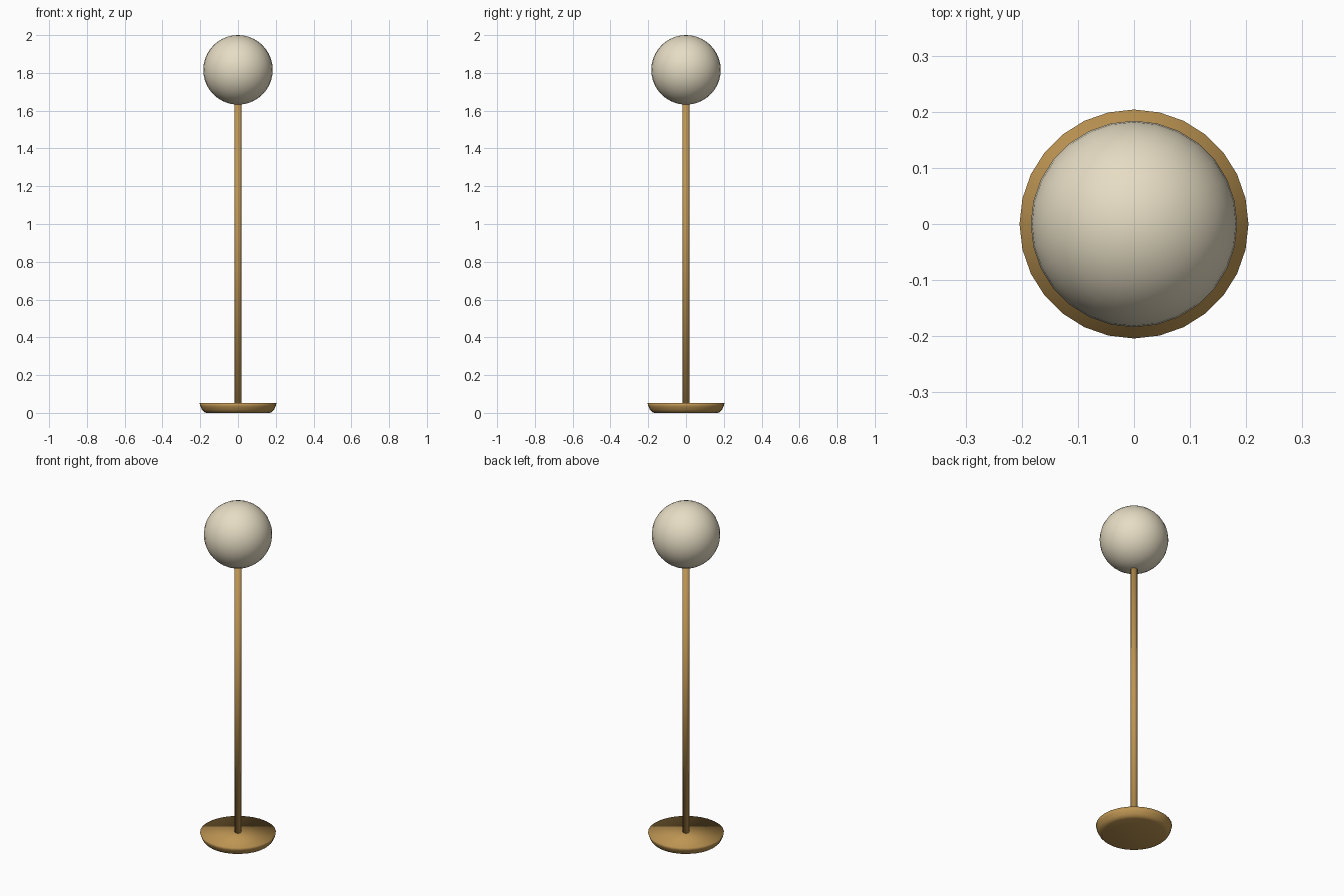
import bpy
import bmesh
from math import cos, sin, pi

cube = bpy.data.objects.get("Cube")
if cube:
    bpy.data.objects.remove(cube, do_unlink=True)


def make_material(name, rgb):
    mat = bpy.data.materials.new(name)
    mat.use_nodes = True
    color = (*rgb, 1.0)
    mat.diffuse_color = color
    mat.node_tree.nodes["Principled BSDF"].inputs["Base Color"].default_value = color
    return mat


def add_object(name, bm, mat):
    bmesh.ops.recalc_face_normals(bm, faces=bm.faces)
    for face in bm.faces:
        face.smooth = True
    mesh = bpy.data.meshes.new(name)
    bm.to_mesh(mesh)
    bm.free()
    mesh.materials.append(mat)
    obj = bpy.data.objects.new(name, mesh)
    bpy.context.collection.objects.link(obj)
    return obj


def lathe(name, profile, sides, mat):
    """Stack rings of (radius, height) and cap both ends."""
    bm = bmesh.new()
    rings = []
    for radius, z in profile:
        angles = [2 * pi * i / sides for i in range(sides)]
        rings.append([bm.verts.new((radius * cos(a), radius * sin(a), z)) for a in angles])
    for low, high in zip(rings, rings[1:]):
        for i in range(sides):
            j = (i + 1) % sides
            bm.faces.new((low[i], low[j], high[j], high[i]))
    bm.faces.new(rings[0])
    bm.faces.new(rings[-1])
    return add_object(name, bm, mat)


brass = make_material("brass", (0.51, 0.30, 0.085))
cream = make_material("cream glass", (0.79, 0.72, 0.55))

# Dished foot with a rounded lower edge
lathe("base", [(0.168, 0), (0.18, 0.005), (0.19, 0.015), (0.199, 0.034), (0.204, 0.052)], 28, brass)

# Slim upright rod
lathe("pole", [(0.018, 0.045), (0.018, 1.645)], 16, brass)

# Globe shade
bm = bmesh.new()
bmesh.ops.create_uvsphere(bm, u_segments=28, v_segments=20, radius=0.184)
bmesh.ops.translate(bm, verts=bm.verts, vec=(0, 0, 1.816))
add_object("globe_shade", bm, cream)
